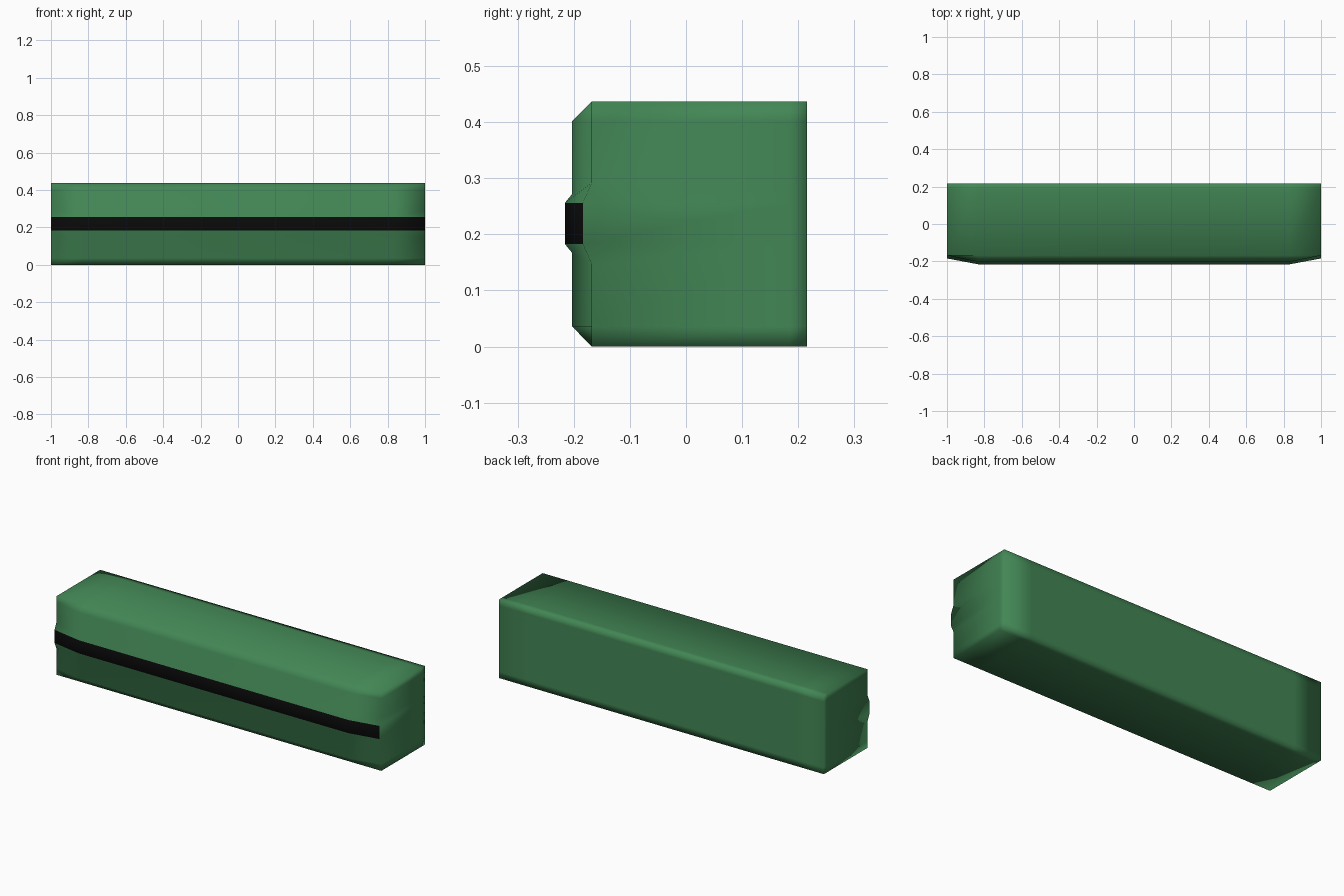
import bpy, bmesh

if "Cube" in bpy.data.objects:
    bpy.data.objects.remove(bpy.data.objects["Cube"])


def material(name, color):
    m = bpy.data.materials.new(name)
    m.diffuse_color = color
    m.use_nodes = True
    m.node_tree.nodes["Principled BSDF"].inputs["Base Color"].default_value = m.diffuse_color
    return m


# Lattice lines of the block, including support loops near the edges
XS = [-1, -0.83, 0.83, 1]
YS = [-0.168, 0.185, 0.216]
ZS = [0, 0.036, 0.167, 0.183, 0.256, 0.272, 0.402, 0.437]
STRIPE_ROW = 3

# Front profile (y, z): bevelled and bulging mid-length, pulled in at the ends
MID = [(-0.168, 0), (-0.203, 0.036), (-0.203, 0.167), (-0.216, 0.183),
       (-0.216, 0.256), (-0.203, 0.272), (-0.203, 0.402), (-0.168, 0.437)]
END = [(-0.168, 0), (-0.168, 0.036), (-0.168, 0.147), (-0.184, 0.183),
       (-0.184, 0.256), (-0.168, 0.292), (-0.168, 0.402), (-0.168, 0.437)]
NX, NY, NZ = len(XS) - 1, len(YS) - 1, len(ZS) - 1

bm = bmesh.new()
verts = {}


def vert(i, j, k):
    if (i, j, k) not in verts:
        y, z = YS[j], ZS[k]
        if j == 0:
            y, z = (END if i in (0, NX) else MID)[k]
        verts[i, j, k] = bm.verts.new((XS[i], y, z))
    return verts[i, j, k]


def quad(*corners):
    f = bm.faces.new([vert(*c) for c in corners])
    f.smooth = True
    return f


# Front and back, with the dark stripe on the front ridge
for i in range(NX):
    for k in range(NZ):
        for j in (0, NY):
            f = quad((i, j, k), (i + 1, j, k), (i + 1, j, k + 1), (i, j, k + 1))
            f.material_index = int(j == 0 and k == STRIPE_ROW)

# Top and bottom
for i in range(NX):
    for j in range(NY):
        for k in (0, NZ):
            quad((i, j, k), (i + 1, j, k), (i + 1, j + 1, k), (i, j + 1, k))

# End caps
for j in range(NY):
    for k in range(NZ):
        for i in (0, NX):
            quad((i, j, k), (i, j + 1, k), (i, j + 1, k + 1), (i, j, k + 1))

bmesh.ops.recalc_face_normals(bm, faces=bm.faces[:])
mesh = bpy.data.meshes.new("striped_block")
bm.to_mesh(mesh)
bm.free()
mesh.materials.append(material("green", (0.055, 0.24, 0.09, 1)))
mesh.materials.append(material("black", (0.003, 0.003, 0.003, 1)))
block = bpy.data.objects.new("striped_block", mesh)
bpy.context.collection.objects.link(block)
